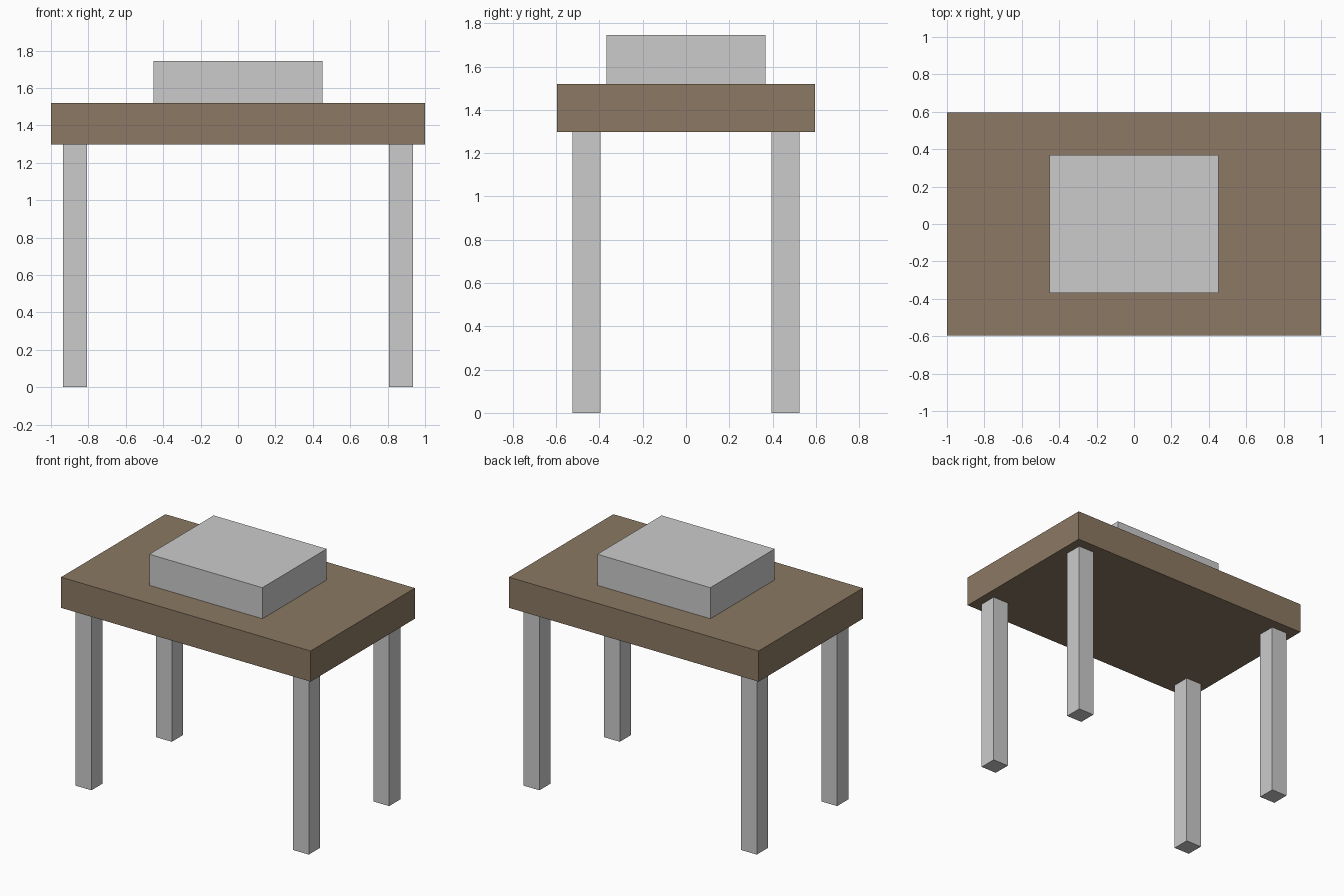
import bpy

if "Cube" in bpy.data.objects:
    bpy.data.objects.remove(bpy.data.objects["Cube"])

wood = bpy.data.materials.new("wood")
wood.diffuse_color = (0.26, 0.19, 0.125, 1)
wood.use_nodes = True
wood.node_tree.nodes["Principled BSDF"].inputs["Base Color"].default_value = wood.diffuse_color


def box(name, x, y, z0, z1, width, depth, mat=None):
    bpy.ops.mesh.primitive_cube_add(size=1, location=(x, y, (z0 + z1) / 2))
    ob = bpy.context.object
    ob.name = name
    ob.scale = (width, depth, z1 - z0)
    bpy.ops.object.transform_apply(location=False, rotation=False, scale=True)
    if mat:
        ob.data.materials.append(mat)
    return ob


# Thick slab top and the block resting on it
box("table_top", 0, 0, 1.298, 1.52, 2.0, 1.194, wood)
box("top_block", 0, 0, 1.52, 1.745, 0.906, 0.736)

# Four square legs
for side, x in (("left", -0.871), ("right", 0.871)):
    for end, y in (("front", -0.46), ("back", 0.46)):
        box(f"{end}_{side}_leg", x, y, 0, 1.298, 0.127, 0.129)
